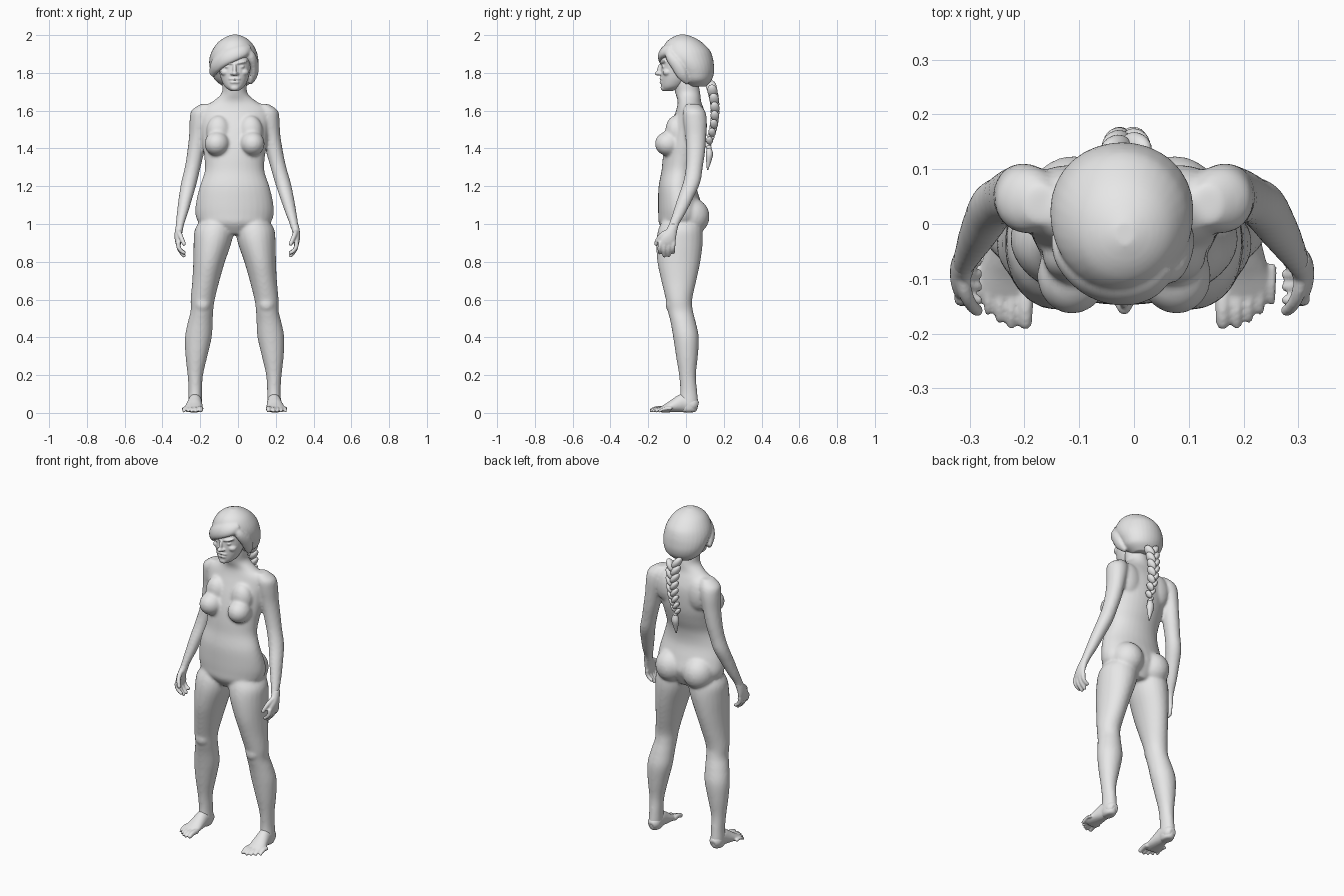
import bpy, bmesh, math
from mathutils import Vector, Matrix

X0 = -0.018  # the figure stands slightly left of the origin
skin = bpy.data.materials.new("plain_grey")
skin.diffuse_color = (0.8, 0.8, 0.8, 1)


def resample(st, k):
    """Smooth curve through stations (x, y, z, ra, rb)."""
    out = []
    for i in range(len(st) - 1):
        p = [st[max(i - 1, 0)], st[i], st[i + 1], st[min(i + 2, len(st) - 1)]]
        for j in range(k):
            t = j / k
            out.append([0.5 * (2 * b + (c - a) * t + (2 * a - 5 * b + 4 * c - d) * t * t
                               + (3 * b - a - 3 * c + d) * t ** 3) for a, b, c, d in zip(*p)])
    return out + [list(st[-1])]


def loft(bm, st, flat=True, centre=None, n=24, k=4, side=1):
    """Closed tube of elliptical rings, horizontal or square to the path."""
    pts = resample([(s[0] * side, *s[1:]) for s in st], k)
    rings = []
    for i, p in enumerate(pts):
        c = Vector(p[:3])
        a, b = Vector((1, 0, 0)), Vector((0, 1, 0))
        if not flat:
            t = (Vector(pts[min(i + 1, len(pts) - 1)][:3]) - Vector(pts[max(i - 1, 0)][:3])).normalized()
            up = (c - Vector(centre)) if centre else Vector((0, 0, 1))
            a = t.cross(up).normalized()
            b = a.cross(t)
        ra, rb = max(p[3], 0.002), max(p[4], 0.002)
        rings.append([bm.verts.new(c + a * ra * math.cos(2 * math.pi * j / n)
                                   + b * rb * math.sin(2 * math.pi * j / n)) for j in range(n)])
    for r, q in zip(rings, rings[1:]):
        for j in range(n):
            bm.faces.new((r[j], r[(j + 1) % n], q[(j + 1) % n], q[j]))
    bm.faces.new(rings[0][::-1])
    bm.faces.new(rings[-1])


def ball(bm, c, r, rot=(0, 0, 0)):
    m = Matrix.Translation(c)
    for ang, ax in zip(rot, "XYZ"):
        m = m @ Matrix.Rotation(ang, 4, ax)
    bmesh.ops.create_icosphere(bm, subdivisions=3, radius=1, matrix=m @ Matrix.Diagonal((*r, 1)))


def digit(bm, a, b, c, r, side=1):
    """Finger or toe: a tapered chain of overlapping balls along a bend."""
    a, b, c = Vector(a), Vector(b), Vector(c)
    for i in range(13):
        t = i / 12
        p = a * (1 - t) ** 2 + b * 2 * t * (1 - t) + c * t * t
        q = r * (1 - 0.2 * t)
        ball(bm, (p.x * side, p.y, p.z), (q, q, q))


def finish(name, bm, voxel=0, smooth=0):
    bmesh.ops.recalc_face_normals(bm, faces=bm.faces)
    me = bpy.data.meshes.new(name)
    bm.to_mesh(me)
    bm.free()
    me.transform(Matrix.Translation((X0, 0, 0)))
    ob = bpy.data.objects.new(name, me)
    bpy.context.collection.objects.link(ob)
    bpy.context.view_layer.objects.active = ob
    if voxel:  # fuse the overlapping volumes into one skin
        m = ob.modifiers.new("fuse", "REMESH")
        m.mode, m.voxel_size = "VOXEL", voxel
        bpy.ops.object.modifier_apply(modifier=m.name)
        m = ob.modifiers.new("soften", "SMOOTH")
        m.factor, m.iterations = 0.5, smooth
        bpy.ops.object.modifier_apply(modifier=m.name)
    ob.data.materials.clear()
    ob.data.materials.append(skin)
    ob.data.polygons.foreach_set("use_smooth", [True] * len(ob.data.polygons))
    return ob


def arm_shift(side, z):
    """The arm on the +x side hangs a little further out."""
    return max(0, 1.5 - z) * 0.05 if side > 0 else 0


# Body: torso, neck, arms and legs in one skin
bm = bmesh.new()
loft(bm, [(0, -.025, .945, .07, .08), (0, -.03, 1.0, .18, .112), (0, -.025, 1.05, .207, .122),
          (0, -.035, 1.12, .203, .113), (0, -.045, 1.2, .184, .10), (0, -.035, 1.28, .158, .095),
          (0, -.02, 1.35, .16, .103), (0, -.005, 1.42, .17, .107), (0, .01, 1.5, .178, .10),
          (0, .02, 1.56, .185, .088), (0, .022, 1.61, .175, .072), (0, .018, 1.65, .115, .062),
          (0, .01, 1.69, .07, .066), (0, 0, 1.74, .064, .066), (0, -.01, 1.8, .06, .06)], n=32)
for s in (-1, 1):
    loft(bm, [(.10, -.025, 1.02, .08, .10), (.108, -.03, .97, .103, .117), (.117, -.034, .9, .1, .123),
              (.135, -.038, .8, .084, .114), (.152, -.038, .7, .072, .093), (.169, -.037, .6, .064, .07),
              (.173, -.03, .54, .06, .067), (.182, -.015, .48, .066, .067), (.192, 0, .4, .071, .068),
              (.202, .005, .3, .058, .058), (.208, .008, .2, .041, .045), (.208, .014, .12, .036, .045),
              (.209, .015, .06, .037, .05), (.209, .014, .025, .036, .049), (.209, .013, .003, .028, .04)], side=s)
    arm = [(.15, .035, 1.635, .03, .035), (.172, .042, 1.6, .057, .058), (.182, .048, 1.55, .056, .063),
           (.193, .052, 1.47, .048, .056), (.206, .051, 1.38, .045, .05), (.222, .044, 1.3, .042, .045),
           (.241, .03, 1.22, .042, .046), (.259, -.002, 1.14, .037, .042), (.276, -.035, 1.06, .03, .035),
           (.289, -.063, 1.0, .023, .028), (.294, -.075, .965, .02, .03)]
    loft(bm, [(p[0] + arm_shift(s, p[2]), *p[1:]) for p in arm], side=s)
    ball(bm, (s * .093, -.092, 1.425), (.066, .073, .066), (0, 0, s * .2))  # chest volume
    ball(bm, (s * .085, -.055, 1.49), (.065, .055, .085))
    ball(bm, (s * .092, .025, 1.04), (.092, .1, .1))                       # seat
    ball(bm, (s * .1, .06, 1.53), (.075, .048, .1))                        # shoulder blade
    ball(bm, (s * .170, -.075, .575), (.042, .034, .045))                  # kneecap
finish("body", bm, 0.008, 8)

# Hands: palm, four fingers, thumb
for s, name in ((-1, "right_hand"), (1, "left_hand")):
    bm = bmesh.new()
    d = arm_shift(s, 0.92)
    loft(bm, [(.289 + d, -.063, 1.0, .02, .025), (.295 + d, -.077, .965, .021, .031),
              (.3 + d, -.092, .93, .018, .04), (.298 + d, -.1, .895, .014, .044),
              (.295 + d, -.101, .882, .008, .038)], side=s)
    for y, tip in ((-.137, .848), (-.113, .832), (-.089, .834), (-.066, .85)):
        digit(bm, (.298 + d, y, .9), (.302 + d, y - .004, .865), (.268 + d, y - .002, tip), .0125, s)
    digit(bm, (.294 + d, -.105, .955), (.288 + d, -.145, .94), (.268 + d, -.158, .895), .014, s)
    finish(name, bm, 0.005, 3)

# Feet: heel to ball, then five toes
for s, name in ((-1, "right_foot"), (1, "left_foot")):
    bm = bmesh.new()
    loft(bm, [(.208, .062, .035, .02, .022), (.208, .04, .042, .036, .04), (.209, -.01, .052, .037, .05),
              (.212, -.05, .042, .042, .04), (.216, -.09, .029, .048, .027),
              (.22, -.125, .019, .049, .017), (.222, -.14, .016, .042, .012)], flat=False, side=s)
    for i, tip in enumerate((-.18, -.183, -.173, -.158, -.141)):
        r = .0155 if i == 0 else .0115 - i * .0004
        x = .18 if i == 0 else .185 + i * .021
        digit(bm, (x, tip + .06, .022), (x, tip + .025, .028), (x, tip, r - .001), r, s)
    finish(name, bm, 0.005, 3)

# Head: skull and jaw with nose, brow, cheeks, lips
bm = bmesh.new()
loft(bm, [(0, -.095, 1.705, .022, .026), (0, -.075, 1.725, .05, .056), (0, -.06, 1.76, .069, .074),
          (0, -.052, 1.80, .08, .082), (0, -.048, 1.84, .086, .084), (0, -.04, 1.88, .088, .092),
          (0, -.03, 1.93, .075, .08), (0, -.02, 1.965, .03, .03)], n=32)
ball(bm, (0, -.148, 1.797), (.0145, .018, .012))             # nose tip
ball(bm, (0, -.139, 1.82), (.010, .014, .034), (-.25, 0, 0))  # nose bridge
ball(bm, (0, -.127, 1.768), (.033, .013, .008))              # upper lip
ball(bm, (0, -.127, 1.75), (.027, .013, .008))               # lower lip
ball(bm, (0, -.115, 1.721), (.026, .02, .018))               # chin
for s in (-1, 1):
    ball(bm, (s * .037, -.12, 1.856), (.034, .017, .009), (0, s * -.2, s * .3))
    ball(bm, (s * .036, -.117, 1.833), (.017, .013, .009))   # eyelids
    ball(bm, (s * .048, -.098, 1.803), (.027, .026, .02))    # cheek
    ball(bm, (s * .014, -.138, 1.795), (.009, .012, .008))   # nostril wing
finish("head", bm, 0.0045, 3)

# Hair: rounded cap with a side-swept fringe and a lock by each cheek
bm = bmesh.new()
loft(bm, [(0, .055, 1.728, .06, .05), (0, .052, 1.76, .102, .083), (-.003, .045, 1.8, .121, .103),
          (-.004, .03, 1.84, .130, .118), (-.004, .01, 1.88, .129, .132), (-.002, 0, 1.92, .116, .126),
          (0, -.01, 1.96, .09, .097), (.002, -.015, 1.985, .058, .063),
          (.002, -.018, 2.002, .02, .022)], n=32)
mid = (0, 0, 1.84)
loft(bm, [(.075, -.075, 1.935, .02, .015), (.045, -.108, 1.918, .036, .022), (-.005, -.121, 1.9, .042, .024),
          (-.06, -.107, 1.872, .042, .024), (-.102, -.068, 1.835, .038, .022), (-.118, -.025, 1.79, .02, .014)],
     flat=False, centre=mid)
loft(bm, [(.06, -.09, 1.93, .015, .012), (.088, -.085, 1.89, .026, .02), (.107, -.05, 1.84, .032, .018),
          (.106, -.02, 1.785, .028, .014), (.085, .01, 1.745, .012, .01)], flat=False, centre=mid)
finish("hair", bm, 0.0065, 4)

# Braid: alternating tilted strands, a tie and a loose tail
bm = bmesh.new()
for i in range(15):
    t = i / 14
    s = 1 if i % 2 else -1
    w = 1 - 0.45 * t
    y = .112 + .05 * math.sin(math.pi * min(1, .15 + t * .7)) - .018 * t
    ball(bm, (.004 + s * .019 * w, y, 1.725 - .305 * t), (.021 * w, .024 * w + .004, .042 * w), (.2, s * .6, 0))
ball(bm, (.004, .122, 1.405), (.014, .014, .012))
loft(bm, [(.004, .122, 1.41, .01, .01), (.004, .124, 1.37, .022, .019), (.004, .12, 1.33, .015, .013),
          (.004, .114, 1.285, .003, .003)], n=12)
finish("braid", bm)
